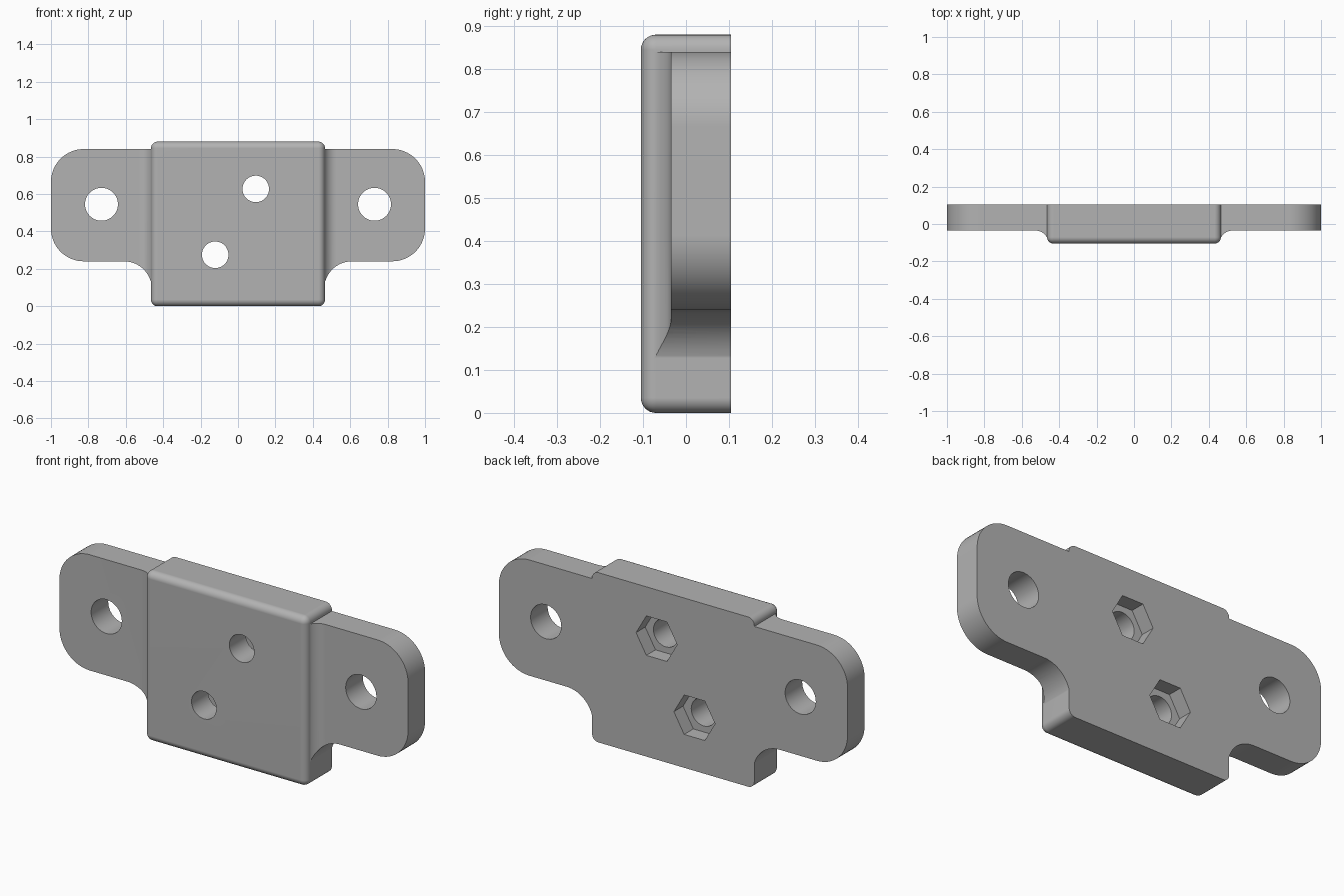
import bpy
import bmesh
from math import cos, sin, radians
from mathutils import Vector

if "Cube" in bpy.data.objects:
    bpy.data.objects.remove(bpy.data.objects["Cube"])

BACK, FRONT, PLATE = 0.105, -0.105, -0.035

grey = bpy.data.materials.new("plain grey")
grey.use_nodes = True
colour = (0.45, 0.45, 0.45, 1)
grey.diffuse_color = colour
grey.node_tree.nodes["Principled BSDF"].inputs["Base Color"].default_value = colour


def arc(cx, cy, r, start, end, steps=16):
    angles = [radians(start + (end - start) * i / steps) for i in range(steps + 1)]
    return [(cx + r * cos(a), cy + r * sin(a)) for a in angles]


def mirrored(half):
    return half + [(-x, y) for x, y in reversed(half)]


def prism(name, points, low, high, axis="Y"):
    """Extrude a flat outline along y (points are x, z) or z (points are x, y)."""
    bm = bmesh.new()
    place = (lambda p: (p[0], low, p[1])) if axis == "Y" else (lambda p: (p[0], p[1], low))
    face = bm.faces.new([bm.verts.new(place(p)) for p in points])
    new = bmesh.ops.extrude_face_region(bm, geom=[face])["geom"]
    shift = Vector((0, high - low, 0) if axis == "Y" else (0, 0, high - low))
    bmesh.ops.translate(bm, vec=shift, verts=[g for g in new if isinstance(g, bmesh.types.BMVert)])
    bmesh.ops.recalc_face_normals(bm, faces=bm.faces)
    mesh = bpy.data.meshes.new(name)
    bm.to_mesh(mesh)
    bm.free()
    obj = bpy.data.objects.new(name, mesh)
    bpy.context.collection.objects.link(obj)
    mesh.materials.append(grey)
    return obj


def combine(target, other, operation):
    mod = target.modifiers.new(operation, "BOOLEAN")
    mod.operation, mod.solver, mod.object = operation, "EXACT", other
    bpy.context.view_layer.objects.active = target
    bpy.ops.object.modifier_apply(modifier=mod.name)
    bpy.data.objects.remove(other)


# Raised centre block, rounded on every edge except around the back
bracket = prism("mounting_bracket", mirrored([(0.465, 0), (0.465, 0.88)]), FRONT, BACK)
bm = bmesh.new()
bm.from_mesh(bracket.data)
edges = [e for e in bm.edges if any(v.co.y < 0 for v in e.verts)]
bmesh.ops.bevel(bm, geom=edges, offset=0.035, segments=8, profile=0.5, affect="EDGES")
bm.to_mesh(bracket.data)
bm.free()

# Side ears: front outline trimmed by a top profile with concave fillets
outline = (arc(0.61, 0.09, 0.15, 180, 90)
           + arc(0.825, 0.415, 0.175, -90, 0)
           + arc(0.825, 0.665, 0.175, 0, 90))
ears = prism("ears", mirrored(outline), FRONT - 0.1, BACK)
section = [(1.1, 0.2), (1.1, PLATE)] + arc(0.527, FRONT, 0.07, 90, 160, 10)
combine(ears, prism("ear_section", mirrored(section), -0.1, 1, "Z"), "INTERSECT")
combine(bracket, ears, "UNION")

# Ear holes
for side in (-1, 1):
    ring = arc(side * 0.73, 0.545, 0.088, 0, 360, 48)[:-1]
    combine(bracket, prism("ear_hole", ring, -0.3, 0.3), "DIFFERENCE")

# Bolt holes with hexagonal nut pockets in the back
for x, z in ((0.095, 0.627), (-0.122, 0.275)):
    ring = arc(x, z, 0.071, 0, 360, 48)[:-1]
    combine(bracket, prism("bolt_hole", ring, -0.3, 0.3), "DIFFERENCE")
    hexagon = arc(x, z, 0.118, 0, 360, 6)[:-1]
    combine(bracket, prism("nut_pocket", hexagon, BACK - 0.075, 0.3), "DIFFERENCE")

# Smooth curves with crisp edges
bpy.ops.object.select_all(action="DESELECT")
bracket.select_set(True)
bpy.context.view_layer.objects.active = bracket
bpy.ops.object.shade_smooth_by_angle(angle=radians(30))
weighted = bracket.modifiers.new("weighted_normals", "WEIGHTED_NORMAL")
weighted.keep_sharp = True
